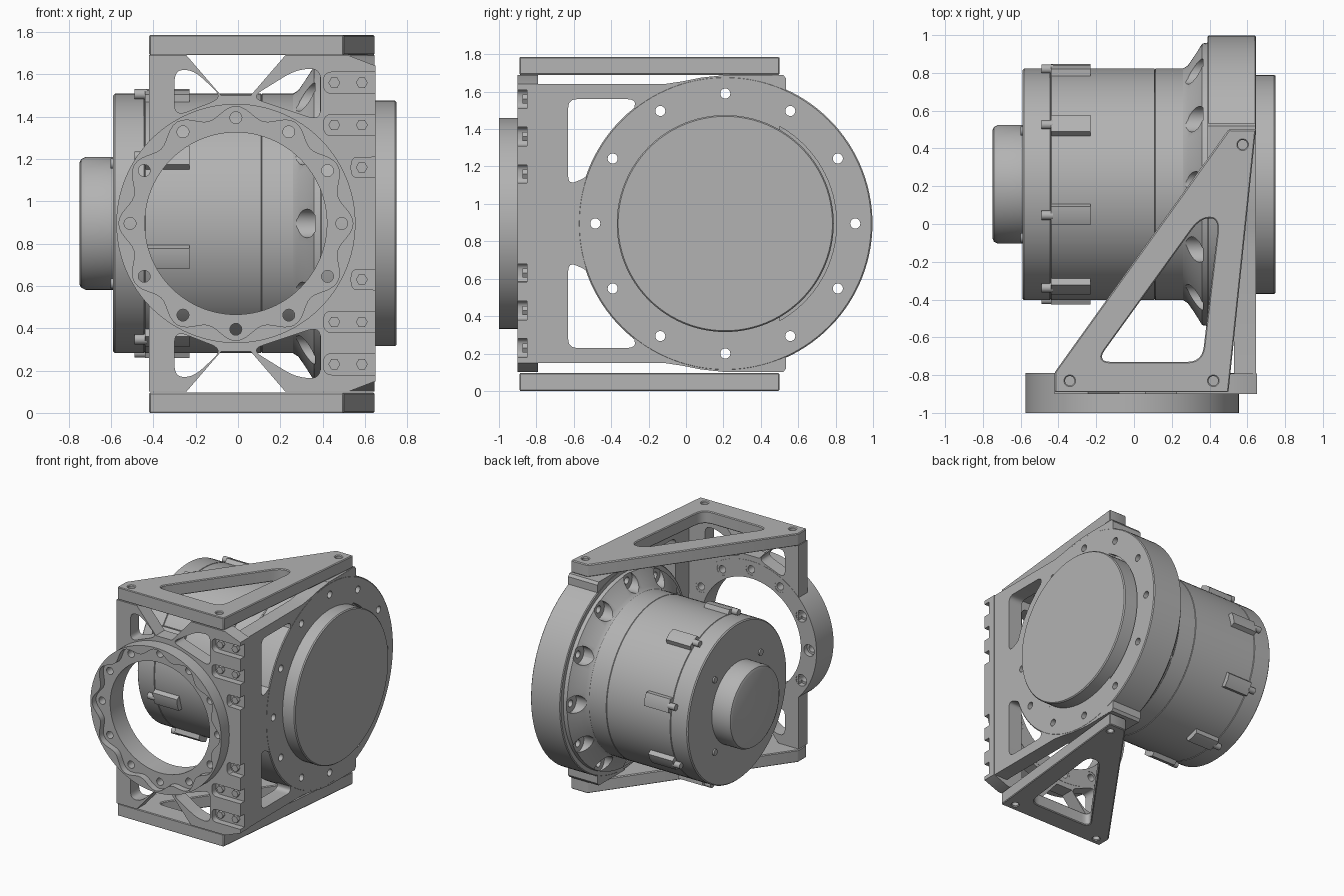
import bpy, bmesh, math
from math import sin, cos, pi, radians
from mathutils import Vector

if "Cube" in bpy.data.objects:
    bpy.data.objects.remove(bpy.data.objects["Cube"], do_unlink=True)

grey = bpy.data.materials.new("machined_grey")
grey.use_nodes = True
colour = (0.45, 0.45, 0.45, 1)
grey.diffuse_color = colour
grey.node_tree.nodes["Principled BSDF"].inputs["Base Color"].default_value = colour

ZC = 0.895           # height of both axes
MY = 0.21            # motor axis in y
RX = -0.01           # front ring axis in x


def place(axis, u, v, w):
    return {"x": (w, u, v), "y": (u, w, v), "z": (u, v, w)}[axis]


def finish(name, bm):
    bmesh.ops.recalc_face_normals(bm, faces=bm.faces)
    mesh = bpy.data.meshes.new(name)
    bm.to_mesh(mesh)
    bm.free()
    mesh.materials.append(grey)
    ob = bpy.data.objects.new(name, mesh)
    bpy.context.collection.objects.link(ob)
    return ob


def add_prism(bm, pts, axis, a, b):
    lo = [bm.verts.new(place(axis, u, v, a)) for u, v in pts]
    hi = [bm.verts.new(place(axis, u, v, b)) for u, v in pts]
    bm.faces.new(lo)
    bm.faces.new(hi)
    for i in range(len(pts)):
        j = (i + 1) % len(pts)
        bm.faces.new((lo[i], lo[j], hi[j], hi[i]))


def solid(name, *prisms):
    bm = bmesh.new()
    for p in prisms:
        add_prism(bm, *p)
    return finish(name, bm)


def lathe(name, profile, n=96):
    # Closed turned part about the motor axis, from (x, radius) pairs
    bm = bmesh.new()
    rings = [[bm.verts.new((x, MY + r * cos(2 * pi * i / n), ZC + r * sin(2 * pi * i / n)))
              for i in range(n)] for x, r in profile]
    for p, q in zip(rings, rings[1:]):
        for i in range(n):
            j = (i + 1) % n
            bm.faces.new((p[i], p[j], q[j], q[i]))
    bm.faces.new(rings[0])
    bm.faces.new(rings[-1])
    return finish(name, bm)


def circle(u, v, r, n=24):
    return [(u + r * cos(2 * pi * i / n), v + r * sin(2 * pi * i / n)) for i in range(n)]


def rounded(pts, r, n=6):
    out = []
    for i, p in enumerate(pts):
        p = Vector(p)
        a, b = Vector(pts[i - 1]) - p, Vector(pts[(i + 1) % len(pts)]) - p
        a = p + a.normalized() * min(r, a.length * 0.45)
        b = p + b.normalized() * min(r, b.length * 0.45)
        for k in range(n + 1):
            t = k / n
            out.append(tuple(a * (1 - t) ** 2 + p * 2 * t * (1 - t) + b * t * t))
    return out


def flip(pts):
    return [(u, 2 * ZC - v) for u, v in pts]


def around(u, v, r, count=12, start=0):
    return [(u + r * cos(start + 2 * pi * i / count), v + r * sin(start + 2 * pi * i / count))
            for i in range(count)]


def apply(ob, mod):
    bpy.context.view_layer.objects.active = ob
    bpy.ops.object.modifier_apply(modifier=mod.name)


def cut(ob, *prisms):
    cutter = solid("cutter", *prisms)
    cutter.hide_render = True
    mod = ob.modifiers.new("cut", "BOOLEAN")
    mod.operation, mod.solver, mod.object = "DIFFERENCE", "EXACT", cutter
    apply(ob, mod)
    bpy.data.objects.remove(cutter, do_unlink=True)


# Top and bottom triangular plates
outline = [(-0.42, -0.89), (0.5, -0.89), (0.645, 0.5), (0.5, 0.5), (-0.42, -0.785)]
window = rounded([(-0.2, -0.73), (0.36, -0.73), (0.45, 0.03), (0.35, 0.03)], 0.08)
for name, z in (("bottom_plate", 0), ("top_plate", 1.69)):
    plate = solid(name, (outline, "z", z, z + 0.096))
    cut(plate, (window, "z", z - 0.1, z + 0.2),
        *[(circle(x, y, 0.025), "z", z - 0.1, z + 0.2)
          for x, y in ((-0.34, -0.83), (0.42, -0.83), (0.575, 0.42))])
    mod = plate.modifiers.new("edge", "BEVEL")
    mod.width, mod.segments, mod.limit_method = 0.006, 1, "ANGLE"
    apply(plate, mod)

# Front plate with crossed struts and chamfered corners
half = [(-0.42, 1.69), (0.52, 1.69), (0.65, 1.64)]
front = solid("front_plate", (half + flip(half)[::-1], "y", -0.9, -0.792))
top_gap = [(-0.27, 1.72), (0.25, 1.72), (0.06, 1.5), (-0.08, 1.5)]
left_gap = rounded([(-0.3, 1.62), (-0.21, 1.62), (-0.07, 1.49), (-0.3, 1.4)], 0.06)
right_gap = rounded([(0.39, 1.63), (0.27, 1.62), (0.06, 1.49), (0.39, 1.38)], 0.06)
gaps = [g for p in (top_gap, left_gap, right_gap) for g in (p, flip(p))]
front_holes = [(circle(x, z, 0.028), "y", -1.1, -0.7) for x, z in around(RX, ZC, 0.5)]
bore = (circle(RX, ZC, 0.43, 96), "y", -1.1, -0.7)
cut(front, *[(g, "y", -1, -0.7) for g in gaps])
cut(front, bore, *front_holes)

# Finger joint pockets with socket bolts
pockets, bolts = [], []
for dz, xs in ((0.665, (0.455, 0.585)), (0.465, (0.455, 0.585)), (0.265, (0.585,))):
    x0 = min(xs) - 0.05
    p = rounded([(x0, ZC + dz - 0.05), (0.62, ZC + dz - 0.05),
                 (0.62, ZC + dz + 0.05), (x0, ZC + dz + 0.05)], 0.04)
    p = [(0.7 if u > 0.56 else u, v) for u, v in p]
    p = [q for i, q in enumerate(p) if q != p[i - 1]]
    p = [q for q in p if q[0] < 0.7] + [(0.7, ZC + dz - 0.05), (0.7, ZC + dz + 0.05)]
    p.sort(key=lambda q: math.atan2(q[1] - ZC - dz, q[0] - 0.55))
    for s in (1, -1):
        pockets.append((p if s > 0 else flip(p), "y", -1, -0.85))
        bolts += [(circle(x, ZC + s * dz, 0.028, 6), "y", -0.875, -0.84) for x in xs]
cut(front, *pockets)
solid("joint_bolts", *bolts)

# Front ring with scalloped recess
ring = solid("front_ring", (circle(RX, ZC, 0.565, 96), "y", -1, -0.79))
wave = []
for i in range(144):
    a = 2 * pi * i / 144
    r = 0.525 + 0.028 * cos(12 * a)
    wave.append((RX + r * cos(a), ZC + r * sin(a)))
cut(ring, (wave, "y", -1.1, -0.95))
cut(ring, bore, *front_holes)
cut(ring, *[(circle(x, z, 0.045), "y", -0.83, -0.7) for x, z in around(RX, ZC, 0.5)])

# Side plate web with two windows
edge = [(-0.85, 1.64), (-0.12, 1.64), (-0.02, 1.655), (0.08, 1.675), (0.2, 1.688), (0.5, 1.688)]
web = solid("side_plate", (edge + flip(edge)[::-1], "x", 0.53, 0.645))
arc = [(MY + 0.775 * cos(radians(a)), ZC + 0.775 * sin(radians(a))) for a in range(129, 162, 4)]
side_window = [(-0.53, 1.12)] + rounded([(-0.63, 1.12), (-0.63, 1.56), (-0.26, 1.56)], 0.06)[7:]
side_window = rounded([(-0.63, 1.1), (-0.63, 1.56), (-0.27, 1.56)] + arc, 0.05)
side_holes = [(circle(y, z, 0.027), "x", 0.3, 0.8) for y, z in around(MY, ZC, 0.695)]
cut(web, (side_window, "x", 0.3, 0.8), (flip(side_window), "x", 0.3, 0.8))
cut(web, *side_holes)

# Thick mounting ring and its flat pads
mount = lathe("mounting_ring", [(0.388, 0.78), (0.394, 0.787), (0.64, 0.787), (0.646, 0.78)], 120)
cut(mount, (circle(MY, ZC, 0.595, 96), "x", 0.6, 0.8), *side_holes)
pad = [(0.02, 1.6), (0.02, 1.655), (0.1, 1.675), (0.2, 1.69), (0.52, 1.69), (0.535, 1.67), (0.535, 1.6)]
pad = [(0.2, 1.655)] + pad[3:6] + [(0.535, 1.59)]
for name, p in (("upper_pad", pad), ("lower_pad", flip(pad))):
    solid(name, (p, "x", 0.39, 0.6445))

# Output disc
lathe("output_disc", [(0.58, 0.58), (0.742, 0.58), (0.75, 0.573)])

# Motor body with flared flange
body = lathe("motor_body", [(-0.59, 0.605), (-0.582, 0.613), (-0.445, 0.613), (-0.442, 0.607),
                            (-0.438, 0.613), (0.108, 0.613), (0.11, 0.608), (0.114, 0.613),
                            (0.26, 0.613), (0.285, 0.63), (0.36, 0.745), (0.389, 0.75)])
cut(body, *[(circle(y, z, 0.068), "x", 0.2, 0.365) for y, z in around(MY, ZC, 0.69)])
cut(body, *[(circle(y, z, 0.027), "x", 0.3, 0.5) for y, z in around(MY, ZC, 0.695)])

# Rear cap
lathe("motor_cap", [(-0.75, 0.285), (-0.742, 0.303), (-0.72, 0.314), (-0.58, 0.314)])

# Clamp bosses and screws around the body
bosses, screws = [], []
for k in range(8):
    a = radians(60 + 45 * k)
    out, side = Vector((cos(a), sin(a))), Vector((-sin(a), cos(a)))
    centre = Vector((MY, ZC))
    shape = [tuple(centre + out * r + side * s)
             for r, s in ((0.57, -0.065), (0.57, 0.065), (0.645, 0.05), (0.653, 0), (0.645, -0.05))]
    bosses.append((shape, "x", -0.44, -0.23))
    p = centre + out * 0.632
    screws.append((circle(p.x, p.y, 0.024, 16), "x", -0.49, -0.43))
solid("clamp_bosses", *bosses)
solid("clamp_screws", *screws)
solid("cover_screws", *[(circle(y, z, 0.024, 16), "x", -0.602, -0.58)
                        for y, z in around(MY, ZC, 0.4, 4, pi / 4)])

# Crisp edges with smooth round surfaces
bpy.ops.object.select_all(action="DESELECT")
for ob in bpy.context.collection.objects:
    if ob.type == "MESH":
        ob.select_set(True)
        bpy.context.view_layer.objects.active = ob
bpy.ops.object.shade_smooth_by_angle(angle=radians(30))
